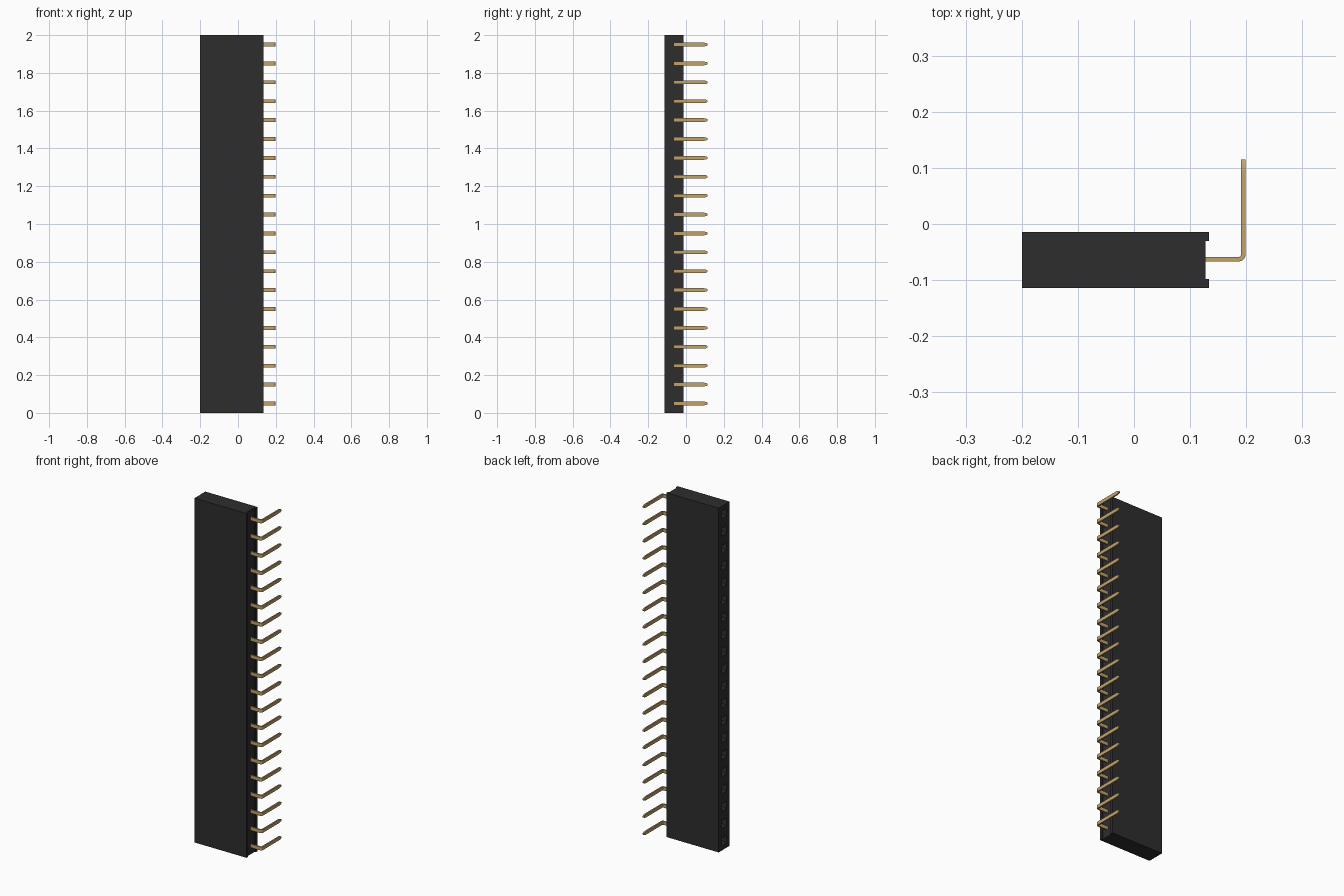
import bpy, bmesh, math
from mathutils import Vector

if "Cube" in bpy.data.objects:
    bpy.data.objects.remove(bpy.data.objects["Cube"])

COUNT, PITCH = 20, 0.1


def material(name, rgb, rough, metal=0.0):
    m = bpy.data.materials.new(name)
    m.use_nodes = True
    m.diffuse_color = (*rgb, 1)
    bsdf = m.node_tree.nodes["Principled BSDF"]
    bsdf.inputs["Base Color"].default_value = (*rgb, 1)
    bsdf.inputs["Roughness"].default_value = rough
    bsdf.inputs["Metallic"].default_value = metal
    return m


def finish(bm, name, mat):
    bmesh.ops.recalc_face_normals(bm, faces=bm.faces)
    mesh = bpy.data.meshes.new(name)
    bm.to_mesh(mesh)
    bm.free()
    mesh.materials.append(mat)
    return mesh


def add_object(name, mesh, z=0.0):
    ob = bpy.data.objects.new(name, mesh)
    ob.location.z = z
    bpy.context.collection.objects.link(ob)
    return ob


black = material("black plastic", (0.027, 0.027, 0.027), 0.6)
gold = material("gold metal", (0.54, 0.37, 0.15), 0.5)

# Housing: grooved cross-section stacked into one cell per contact
outline = [(-0.2, -0.114), (0.134, -0.114), (0.134, -0.098), (0.127, -0.098),
           (0.127, -0.030), (0.134, -0.030), (0.134, -0.014), (-0.2, -0.014)]
bm = bmesh.new()
rings = [[bm.verts.new((x, y, i * PITCH)) for x, y in outline]
         for i in range(COUNT + 1)]
n = len(outline)
socket_faces = []
for low, high in zip(rings, rings[1:]):
    for j in range(n):
        k = (j + 1) % n
        f = bm.faces.new((low[j], low[k], high[k], high[j]))
        if j == n - 1:
            socket_faces.append(f)
bm.faces.new(rings[0][::-1])
bm.faces.new(rings[-1])
bmesh.ops.recalc_face_normals(bm, faces=bm.faces)

# Socket openings: rim, funnel, then a deep straight hole
for thickness, depth in ((0.028, 0), (0.008, -0.012), (0.0005, -0.2)):
    bmesh.ops.inset_individual(bm, faces=socket_faces, thickness=thickness,
                               depth=depth, use_even_offset=True)
add_object("socket_housing", finish(bm, "socket_housing", black))

# Contact pin: flat strip swept round a right-angle bend, with a tapered tip
T, W, R = 0.004, 0.010, 0.009
X, Y = 0.195, -0.063
stations = [(0.115, Y, 0, W)]
for i in range(5):
    a = math.radians(22.5 * i)
    stations.append((X - R + R * math.sin(a), Y + R - R * math.cos(a), a, W))
stations += [(X, 0.095, math.pi / 2, W), (X, 0.108, math.pi / 2, W * 0.75),
             (X, 0.115, math.pi / 2, W * 0.35)]

bm = bmesh.new()
rings = []
for x, y, a, w in stations:
    side = Vector((math.sin(a), -math.cos(a), 0)) * T
    up = Vector((0, 0, w))
    c = Vector((x, y, 0))
    rings.append([bm.verts.new(c + s * side + u * up)
                  for s, u in ((-1, -1), (1, -1), (1, 1), (-1, 1))])
for r0, r1 in zip(rings, rings[1:]):
    for j in range(4):
        k = (j + 1) % 4
        bm.faces.new((r0[j], r0[k], r1[k], r1[j]))
bm.faces.new(rings[0][::-1])
bm.faces.new(rings[-1])
pin_mesh = finish(bm, "contact_pin", gold)

# Row of identical pins
for i in range(COUNT):
    add_object(f"contact_pin_{i + 1:02d}", pin_mesh, (i + 0.5) * PITCH)
